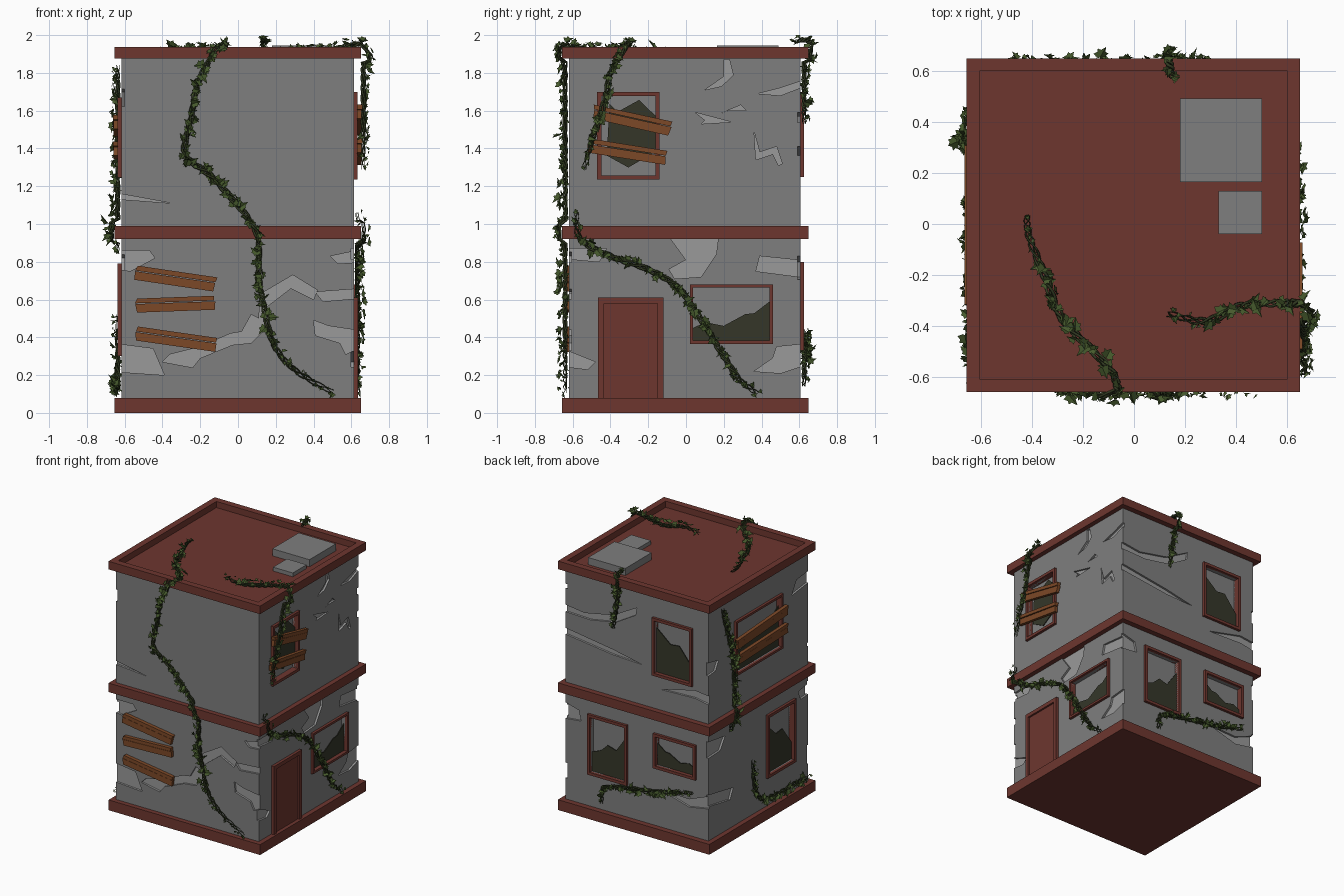
import bpy, bmesh, math, random
from mathutils import Vector

if "Cube" in bpy.data.objects:
    bpy.data.objects.remove(bpy.data.objects["Cube"])
random.seed(4)

def mat(name, r, g, b):
    m = bpy.data.materials.new(name)
    m.diffuse_color = (r, g, b, 1)
    m.use_nodes = True
    m.node_tree.nodes["Principled BSDF"].inputs["Base Color"].default_value = m.diffuse_color
    return m

WALL, LIGHT = mat("plaster", .21, .21, .21), mat("bare_plaster", .32, .32, .32)
RED, WOOD = mat("red_trim", .155, .037, .028), mat("wood", .2, .065, .02)
GLASS, STEM, LEAF = mat("glass", .035, .037, .022), mat("stem", .03, .04, .015), mat("leaf", .06, .1, .025)

# wall coordinates: u along the wall, z up, d outwards
NORMAL = {"front": Vector((0, -1, 0)), "right": Vector((1, 0, 0)),
          "back": Vector((0, 1, 0)), "left": Vector((-1, 0, 0))}

def P(face, u, z, d):
    return Vector({"front": (u, -.62 - d, z), "right": (.613 + d, u, z),
                   "back": (u, .605 + d, z), "left": (-.617 - d, u, z)}[face])

def prism(bm, face, pts, d0, d1, mi=0):
    a = [bm.verts.new(P(face, u, z, d0)) for u, z in pts]
    b = [bm.verts.new(P(face, u, z, d1)) for u, z in pts]
    n = len(pts)
    fs = [bm.faces.new(a[::-1]), bm.faces.new(b)]
    fs += [bm.faces.new((a[i], a[(i + 1) % n], b[(i + 1) % n], b[i])) for i in range(n)]
    for f in fs:
        f.material_index = mi
    bmesh.ops.recalc_face_normals(bm, faces=fs)

def box(bm, x0, x1, y0, y1, z0, z1):
    prism(bm, "front", [(x0, z0), (x1, z0), (x1, z1), (x0, z1)], -.62 - y0, -.62 - y1)

def rect(u0, u1, z0, z1):
    return [(u0, z0), (u1, z0), (u1, z1), (u0, z1)]

def make(name, bm, *mats):
    me = bpy.data.meshes.new(name)
    bm.to_mesh(me)
    bm.free()
    for m in mats:
        me.materials.append(m)
    ob = bpy.data.objects.new(name, me)
    bpy.context.scene.collection.objects.link(ob)
    return ob

# bands and roof
X0, X1, Y0, Y1 = -.655, .65, -.657, .648
bm = bmesh.new()
box(bm, X0, X1, Y0, Y1, 0, .08)
make("base_band", bm, RED)
bm = bmesh.new()
box(bm, X0, X1, Y0, Y1, .92, .99)
make("middle_band", bm, RED)
bm = bmesh.new()
box(bm, X0, X1, Y0, Y1, 1.875, 1.89)
for r in ((X0, X1, Y0, Y0 + .05), (X0, X1, Y1 - .05, Y1),
          (X0, X0 + .05, Y0 + .05, Y1 - .05), (X1 - .05, X1, Y0 + .05, Y1 - .05)):
    box(bm, *r, 1.89, 1.938)
make("roof_parapet", bm, RED)
bm = bmesh.new()
box(bm, .18, .5, .165, .49, 1.89, 1.945)
box(bm, .33, .5, -.04, .13, 1.89, 1.92)
make("roof_units", bm, WALL)

# chipped plaster and window recesses cut from the walls
cut = bmesh.new()

def patch(face, *pts):
    pts = [(math.copysign(.68, u) if abs(u) >= .6 else u, z) for u, z in pts]
    prism(cut, face, pts, -.015, .03, 1)

patch("front", (-.61, .86), (-.47, .86), (-.44, .82), (-.57, .75), (-.61, .77))
patch("front", (-.61, .37), (-.45, .34), (-.39, .2), (-.61, .22))
patch("front", (-.36, .31), (-.2, .35), (-.04, .42), (.02, .43), (.07, .52), (.11, .5), (.12, .63), (.29, .73),
      (.42, .65), (.4, .6), (.28, .66), (.15, .56), (.14, .44), (.07, .37), (-.03, .36), (-.2, .29), (-.24, .24), (-.4, .27))
patch("front", (.41, .64), (.61, .66), (.61, .61), (.45, .59))
patch("front", (.4, .49), (.48, .46), (.61, .43), (.61, .36), (.57, .31), (.54, .37), (.41, .41))
patch("front", (.49, .83), (.61, .87), (.61, .8), (.53, .79))
patch("front", (-.61, 1.17), (-.35, 1.11), (-.61, 1.135))
patch("right", (-.62, .87), (-.42, .87), (-.46, .8), (-.62, .82))
patch("right", (-.08, .92), (.17, .92), (.16, .84), (.08, .72), (-.06, .71), (-.09, .76), (0, .81))
patch("right", (.39, .83), (.61, .8), (.61, .71), (.37, .75))
patch("right", (-.62, .35), (-.48, .27), (-.52, .23), (-.62, .25))
patch("right", (.48, .35), (.61, .37), (.61, .27), (.5, .21), (.36, .22), (.46, .29))
patch("right", (.2, 1.87), (.23, 1.87), (.25, 1.79), (.19, 1.73), (.1, 1.71), (.2, 1.78))
patch("right", (.17, 1.58), (.29, 1.63), (.32, 1.6), (.22, 1.6))
patch("right", (.05, 1.59), (.24, 1.54), (.08, 1.53), (.1, 1.55))
patch("right", (.36, 1.49), (.39, 1.38), (.48, 1.41), (.51, 1.32), (.49, 1.31), (.46, 1.37), (.37, 1.34))
patch("right", (.38, 1.69), (.5, 1.72), (.61, 1.78), (.61, 1.75), (.5, 1.68))
patch("back", (.61, 1.6), (.45, 1.57), (.2, 1.62), (0, 1.73), (.01, 1.67), (.18, 1.57), (.4, 1.53), (.61, 1.54))
patch("back", (.61, 1.42), (.2, 1.35), (-.05, 1.3), (.2, 1.31), (.61, 1.37))
patch("back", (-.61, .45), (-.45, .36), (-.2, .37), (-.45, .3), (-.61, .34))
patch("back", (.61, .85), (.5, .8), (.48, .72), (.61, .7))
patch("back", (-.61, 1.2), (-.5, 1.22), (-.2, 1.15), (-.5, 1.16), (-.61, 1.13))
patch("left", (.61, 1.48), (.48, 1.44), (.52, 1.37), (.61, 1.36))
patch("left", (.61, .86), (.4, .82), (.46, .73), (.61, .72))
patch("left", (.61, .45), (.3, .38), (.34, .3), (.61, .36))
patch("left", (-.62, 1.72), (-.48, 1.7), (-.42, 1.6), (-.62, 1.63))
patch("left", (-.62, .85), (-.5, .82), (-.53, .75), (-.62, .76))

# windows: frame bars, recess and broken glass
LOW = [(0, 0), (1, 0), (1, .74), (.8, .52), (.68, .5), (.4, .28), (.16, .35), (0, .24)]
HIGH = [(0, 0), (1, 0), (1, .35), (.75, .42), (.55, .55), (.3, .5), (0, .8)]
SHARD = [(.1, .25), (.5, .1), (1, .3), (1, .75), (.7, .95), (.3, .8), (.15, .9)]
SLANT = [(0, 0), (1, 0), (1, .85), (.6, .6), (.35, .62), (0, .3)]

def window(name, face, u0, u1, z0, z1, glass):
    t = .022 if u1 - u0 < .4 else .017
    prism(cut, face, rect(u0 + t, u1 - t, z0 + t, z1 - t), -.03, .03, 0)
    bm = bmesh.new()
    for r in ((u0, u1, z0, z0 + t), (u0, u1, z1 - t, z1), (u0, u0 + t, z0 + t, z1 - t), (u1 - t, u1, z0 + t, z1 - t)):
        prism(bm, face, rect(*r), -.028, .02)
    make(name + "_frame", bm, RED)
    bm = bmesh.new()
    w, h = u1 - u0 - 2 * t, z1 - z0 - 2 * t
    prism(bm, face, [(u0 + t + a * w, z0 + t + b * h) for a, b in glass], -.016, -.01)
    make(name + "_glass", bm, GLASS)

window("right_lower_window", "right", .02, .46, .365, .68, LOW)
window("right_upper_window", "right", -.47, -.14, 1.235, 1.7, SHARD)
window("back_tall_window", "back", .075, .415, .33, .8, HIGH)
window("back_small_window", "back", -.515, -.15, .53, .8, LOW)
window("back_upper_window", "back", -.485, -.14, 1.25, 1.7, SLANT)
window("left_lower_window", "left", -.45, -.1, .3, .79, SLANT)
window("left_upper_window", "left", -.29, .29, 1.245, 1.67, HIGH)

cutter = make("wall_cutter", cut, WALL, LIGHT)
bm = bmesh.new()
box(bm, -.617, .613, -.62, .605, .04, 1.885)
walls = make("walls", bm, WALL, LIGHT)
mod = walls.modifiers.new("chips", "BOOLEAN")
mod.object, mod.operation, mod.solver, mod.use_self = cutter, "DIFFERENCE", "EXACT", True
cutter.hide_render = True
dg = bpy.context.evaluated_depsgraph_get()
walls_mesh = bpy.data.meshes.new_from_object(walls.evaluated_get(dg))
walls.modifiers.clear()
walls.data = walls_mesh
bpy.data.objects.remove(cutter)

# door
bm = bmesh.new()
for r in ((-.465, -.435, .08, .61), (-.15, -.12, .08, .61), (-.435, -.15, .58, .61)):
    prism(bm, "right", rect(*r), -.01, .022)
prism(bm, "right", rect(-.435, -.15, .08, .58), -.01, .008)
make("door", bm, RED)

# boards: two split halves with ragged ends
def board(name, face, u0, z0, u1, z1, d, h=.037):
    bm = bmesh.new()
    s = (z1 - z0) / (u1 - u0)
    for lo, hi, e in ((-h, .008, 0), (.012, h, .004)):
        r = [random.uniform(-.008, .008) for _ in range(4)]
        prism(bm, face, [(u0 + r[0] - s * lo, z0 + lo), (u1 + r[1] - s * lo, z1 + lo),
                         (u1 + r[2] - s * hi, z1 + hi), (u0 + r[3] - s * hi, z0 + hi)], d, d + .024 + e)
    make(name, bm, WOOD)

for i, (za, zb) in enumerate(((.742, .68), (.568, .583), (.42, .36))):
    board(f"front_board_{i}", "front", -.54, za, -.12, zb, 0)
board("right_board_0", "right", -.49, 1.595, -.08, 1.505, .018)
board("right_board_1", "right", -.52, 1.415, -.11, 1.35, .018)
board("left_board_0", "left", -.31, 1.54, .3, 1.5, .018)
board("left_board_1", "left", -.31, 1.4, .3, 1.38, .018)

# ivy: smooth path, twisted strands, folded leaves
def smooth(pts, n=8):
    p = [Vector(q) for q in pts]
    p = [2 * p[0] - p[1]] + p + [2 * p[-1] - p[-2]]
    out = []
    for a, b, c, d in zip(p, p[1:], p[2:], p[3:]):
        for k in range(n):
            t = k / n
            out.append(.5 * (2 * b + (c - a) * t + (2 * a - 5 * b + 4 * c - d) * t * t + (3 * b - a - 3 * c + d) * t ** 3))
    return out + [p[-2]]

def climb(face, *pts):
    out = []
    for q in smooth([(u, z, 0) for u, z in pts]):
        band = .9 < q.y < 1.01 or q.y > 1.86 or q.y < .1
        out.append((P(face, q.x, q.y, .052 if band else .02), NORMAL[face]))
    return out

def over(*pts):
    return [(q, Vector((0, 0, 1))) for q in smooth(pts)]

HALF = [(.12, -.12), (.5, -.05), (.34, .25), (.42, .5), (.18, .55)]

def ivy(name, path, gap=.019):
    cu = bpy.data.curves.new(name + "_stem", "CURVE")
    cu.dimensions, cu.bevel_depth, cu.bevel_resolution = "3D", .0065, 0
    n = len(path)
    for k in range(3):
        sp = cu.splines.new("POLY")
        sp.points.add(n - 1)
        for i, (p, nn) in enumerate(path):
            tan = (path[min(i + 1, n - 1)][0] - path[max(i - 1, 0)][0]).normalized()
            side = tan.cross(nn)
            a = i * .75 + k * 2.1
            q = p + side * math.cos(a) * .012 + nn * math.sin(a) * .009
            sp.points[i].co = (*q, 1)
            sp.points[i].radius = min(1, .25 + 5 * min(i, n - 1 - i) / n)
    cu.materials.append(STEM)
    bpy.context.scene.collection.objects.link(bpy.data.objects.new(name + "_stem", cu))
    bm, acc = bmesh.new(), 0
    for i, ((p, nn), (q, _)) in enumerate(zip(path, path[1:])):
        acc += (q - p).length / gap
        while acc > 0:
            acc -= 1
            rnd = lambda s: Vector([random.uniform(-s, s) for _ in range(3)])
            c = p.lerp(q, random.random()) + rnd(.018) + nn * .012
            up = (nn + rnd(.9)).normalized()
            y = up.cross(rnd(1)).normalized()
            x = y.cross(up)
            s = random.uniform(.028, .058) * (.6 if min(i, n - i) < n * .12 else 1)
            pt = lambda a, b, h: bm.verts.new([min(v, 2.0) for v in c + s * (x * a + y * b + up * h)])
            base, tip = pt(0, 0, 0), pt(0, 1, -.1)
            for sg in (1, -1):
                loop = [base] + [pt(sg * a, b, a * .5) for a, b in HALF] + [tip]
                bm.faces.new(loop if sg > 0 else loop[::-1])
    make(name + "_leaves", bm, LEAF)

ivy("front_ivy", climb("front", (.5, .11), (.31, .22), (.19, .36), (.14, .55), (.11, .72), (.1, .95), (-.02, 1.12),
                       (-.15, 1.26), (-.28, 1.37), (-.25, 1.55), (-.21, 1.75), (-.12, 1.92))
    + over((-.06, -.65, 1.952), (-.1, -.56, 1.93), (-.28, -.37, 1.91), (-.35, -.2, 1.91), (-.41, -.05, 1.91), (-.42, .03, 1.91)))
ivy("right_upper_ivy", over((.13, -.35, 1.91), (.28, -.38, 1.91), (.42, -.32, 1.91), (.56, -.31, 1.94), (.65, -.31, 1.955))
    + [(p + Vector((.03, 0, 0)), m) for p, m in
       climb("right", (-.34, 1.9), (-.4, 1.8), (-.43, 1.65), (-.49, 1.47), (-.54, 1.29))])
ivy("right_lower_ivy", climb("right", (-.58, 1.06), (-.56, .92), (-.4, .83), (-.2, .76), (-.05, .67), (.03, .57),
                             (.12, .43), (.2, .3), (.28, .18), (.38, .1)))
ivy("back_upper_ivy", over((.15, .57, 1.96), (.14, .62, 1.975), (.13, .67, 1.96))
    + climb("back", (.13, 1.9), (.15, 1.78), (.17, 1.65), (.19, 1.53)))
ivy("back_lower_ivy", climb("back", (.29, .14), (.27, .26), (.1, .31), (-.2, .36), (-.5, .43)), .016)
ivy("left_upper_ivy", climb("left", (.46, 1.84), (.42, 1.7), (.34, 1.45), (.31, 1.15), (.33, .97), (.36, .86)), .014)
ivy("left_lower_ivy", climb("left", (.09, .52), (.06, .3), (-.02, .18), (-.2, .14), (-.4, .14), (-.6, .13)), .016)
